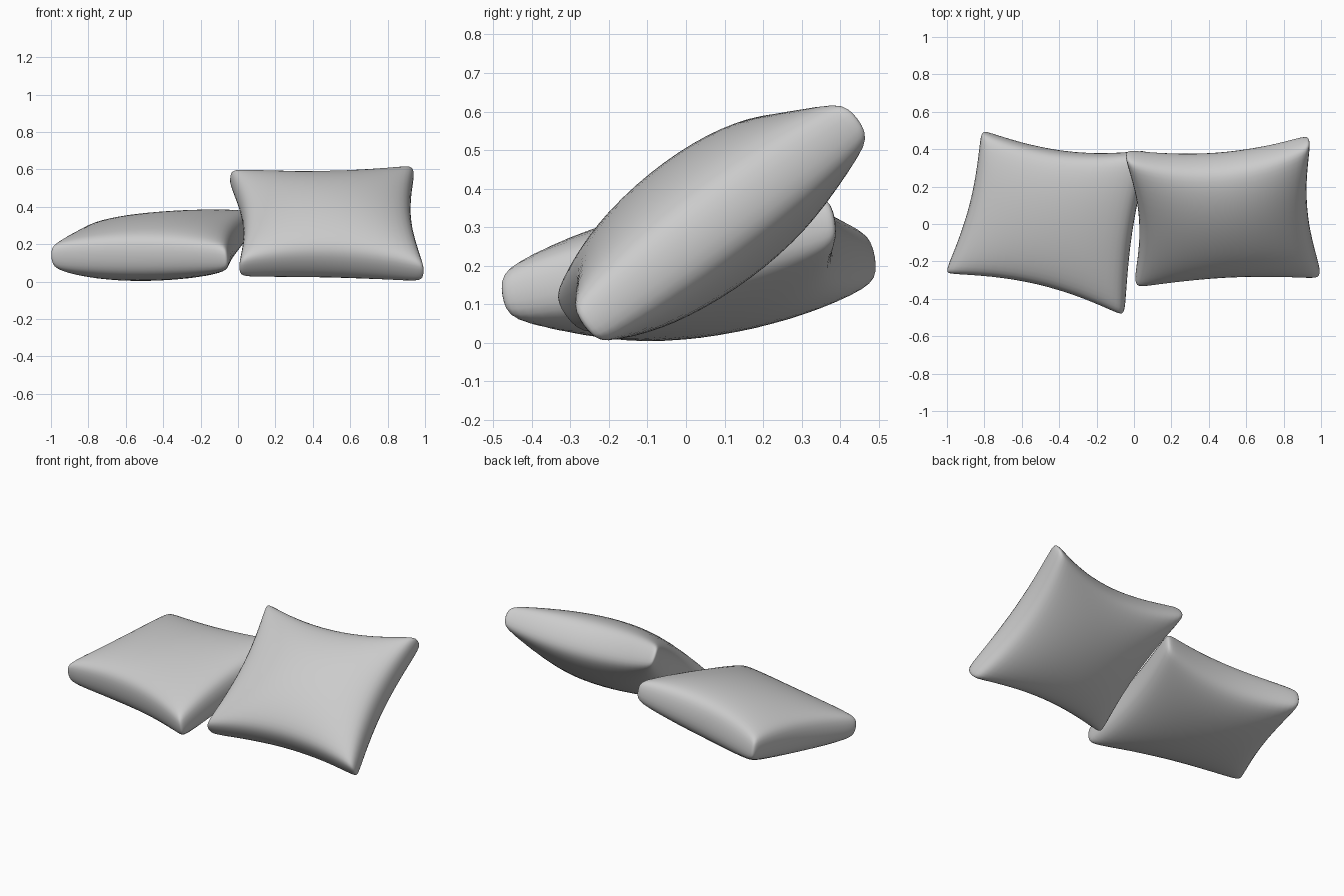
import bpy
import bmesh
from mathutils import Vector

if "Cube" in bpy.data.objects:
    bpy.data.objects.remove(bpy.data.objects["Cube"])

fabric = bpy.data.materials.new("grey_fabric")
fabric.use_nodes = True
GREY = (0.6, 0.6, 0.6, 1)
fabric.diffuse_color = GREY
fabric.node_tree.nodes["Principled BSDF"].inputs["Base Color"].default_value = GREY

STEPS = (-1, -0.88, -0.5, 0, 0.5, 0.88, 1)


def cushion(name, corners, above, below, pinch, fullness):
    """Stuffed cushion; corners run front-left, front-right, back-right, back-left.
    Pinch is given for the front, right, back and left edge."""
    a, b, c, d = (Vector(p) for p in corners)
    front, right, back, left = pinch
    normal = (c - a).cross(d - b).normalized()
    bm = bmesh.new()

    def point(u, v, side):
        # edges pinch inward between four blunt corners
        blunt = 1 - 0.05 * (u * v) ** 8
        pu = right if u > 0 else left
        pv = back if v > 0 else front
        s = u * blunt * (1 - pu * (1 - v * v)) / 2 + 0.5
        t = v * blunt * (1 - pv * (1 - u * u)) / 2 + 0.5
        base = a.lerp(b, s).lerp(d.lerp(c, s), t)
        fill = ((1 - u * u) * (1 - v * v)) ** fullness
        rim = 0.055 + 0.01 * (1 - u * u * v * v)
        bulge = above if side > 0 else below
        return bm.verts.new(base + normal * side * (rim + (bulge - rim) * fill))

    n = len(STEPS)
    top, bottom = ([[point(u, v, side) for u in STEPS] for v in STEPS] for side in (1, -1))
    for j in range(n - 1):
        for i in range(n - 1):
            for g in (top, bottom):
                bm.faces.new((g[j][i], g[j][i + 1], g[j + 1][i + 1], g[j + 1][i]))

    # seam wall around the rim
    m = n - 1
    ring = [(0, i) for i in range(m)] + [(j, m) for j in range(m)]
    ring += [(m, m - i) for i in range(m)] + [(m - j, 0) for j in range(m)]
    for (j, i), (q, p) in zip(ring, ring[1:] + ring[:1]):
        bm.faces.new((bottom[j][i], bottom[q][p], top[q][p], top[j][i]))

    bmesh.ops.recalc_face_normals(bm, faces=bm.faces)
    mesh = bpy.data.meshes.new(name)
    bm.to_mesh(mesh)
    bm.free()
    mesh.materials.append(fabric)
    mesh.shade_smooth()
    obj = bpy.data.objects.new(name, mesh)
    bpy.context.collection.objects.link(obj)
    soften = obj.modifiers.new("soften", "SUBSURF")
    soften.levels = soften.render_levels = 2


# cushion lying almost flat
cushion("flat_cushion",
        [(-1.035, -0.275, 0.13), (-0.035, -0.515, 0.115), (0.1, 0.41, 0.33), (-0.83, 0.52, 0.22)],
        0.165, 0.19, (0.19, 0.09, 0.19, 0.12), 0.42)

# cushion leaning back against it
cushion("leaning_cushion",
        [(-0.02, -0.335, 0.055), (1.025, -0.285, 0.025), (0.965, 0.475, 0.6), (-0.075, 0.39, 0.575)],
        0.205, 0.19, (0.17, 0.14, 0.25, 0.15), 0.5)
